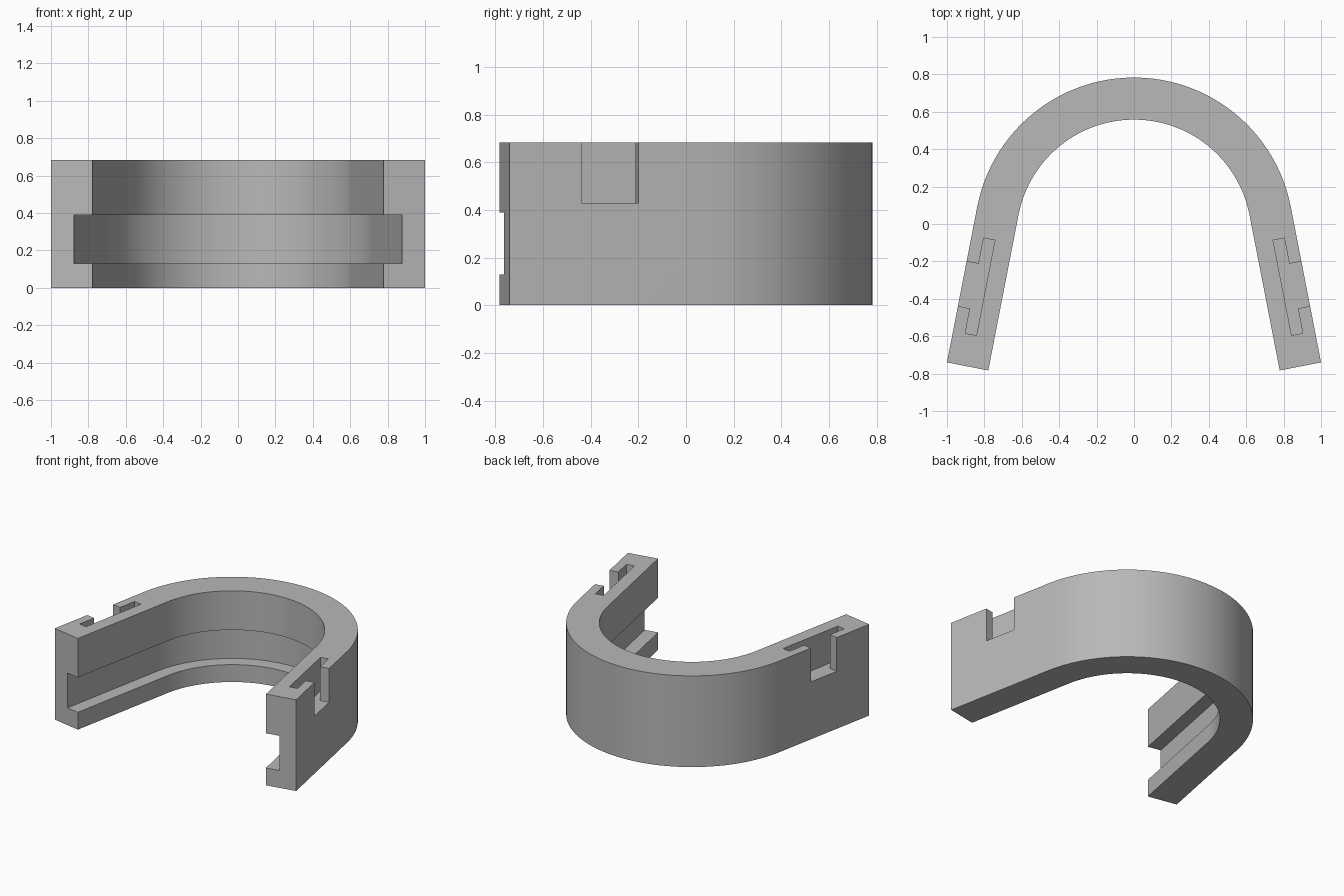
import bpy, bmesh
from math import cos, sin, pi, radians
from mathutils import Vector

if "Cube" in bpy.data.objects:
    bpy.data.objects.remove(bpy.data.objects["Cube"])

HEIGHT, WALL = 0.683, 0.225
RADIUS, CENTRE_Y = 0.854, -0.071
SPLAY = radians(11)
LEG_END = Vector((1.0, -0.74, 0))
SEGMENTS = 72

grey = bpy.data.materials.new("plain grey")
grey.use_nodes = True
colour = (0.48, 0.48, 0.48, 1)
grey.diffuse_color = colour
grey.node_tree.nodes["Principled BSDF"].inputs["Base Color"].default_value = colour


def make_object(name, bm):
    bmesh.ops.recalc_face_normals(bm, faces=bm.faces)
    mesh = bpy.data.meshes.new(name)
    bm.to_mesh(mesh)
    bm.free()
    mesh.materials.append(grey)
    obj = bpy.data.objects.new(name, mesh)
    bpy.context.collection.objects.link(obj)
    return obj


def loft(name, rings):
    """Skin equal closed rings and cap both ends."""
    bm = bmesh.new()
    rows = [[bm.verts.new(p) for p in ring] for ring in rings]
    for a, b in zip(rows, rows[1:]):
        for i in range(len(a)):
            j = (i + 1) % len(a)
            bm.faces.new((a[i], a[j], b[j], b[i]))
    bm.faces.new(rows[0])
    bm.faces.new(rows[-1])
    return make_object(name, bm)


# Outer path as (point, outward normal): right leg, arc, left leg
def outward(angle):
    return Vector((cos(angle), sin(angle), 0))


angles = [SPLAY + (pi - 2 * SPLAY) * i / SEGMENTS for i in range(SEGMENTS + 1)]
path = [(Vector((0, CENTRE_Y, 0)) + outward(t) * RADIUS, outward(t)) for t in angles]
path.insert(0, (LEG_END, outward(SPLAY)))
path.append((LEG_END * Vector((-1, 0, 0)).x * 1.0, outward(pi - SPLAY)))
path[-1] = (Vector((-LEG_END.x, LEG_END.y, 0)), outward(pi - SPLAY))

# Horseshoe body: C section with the groove on the inside, as (depth, z)
groove = WALL - 0.1
section = [(0, 0), (WALL, 0), (WALL, 0.13), (groove, 0.13),
           (groove, 0.39), (WALL, 0.39), (WALL, HEIGHT), (0, HEIGHT)]
body = loft("horseshoe_body",
            [[p - n * d + Vector((0, 0, z)) for d, z in section] for p, n in path])

# T-shaped slots in the top of both legs, as (distance along leg, depth)
slot = [(0.307, -0.05), (0.307, 0.066), (0.172, 0.066), (0.172, 0.127),
        (0.69, 0.127), (0.69, 0.066), (0.55, 0.066), (0.55, -0.05)]
normal = outward(SPLAY)
along = Vector((-normal.y, normal.x, 0))
for side in (1, -1):
    outline = [LEG_END + along * v - normal * d for v, d in slot]
    cutter = loft("slot_cutter",
                  [[(p.x * side, p.y, z) for p in outline] for z in (0.43, 0.8)])
    cutter.hide_render = True
    cut = body.modifiers.new("slot", 'BOOLEAN')
    cut.operation, cut.solver, cut.object = 'DIFFERENCE', 'EXACT', cutter
    bpy.context.view_layer.objects.active = body
    bpy.ops.object.modifier_apply(modifier=cut.name)
    bpy.data.objects.remove(cutter)

# Smooth arc with sharp edges
bpy.ops.object.select_all(action='DESELECT')
body.select_set(True)
bpy.context.view_layer.objects.active = body
bpy.ops.object.shade_smooth_by_angle(angle=radians(30))
